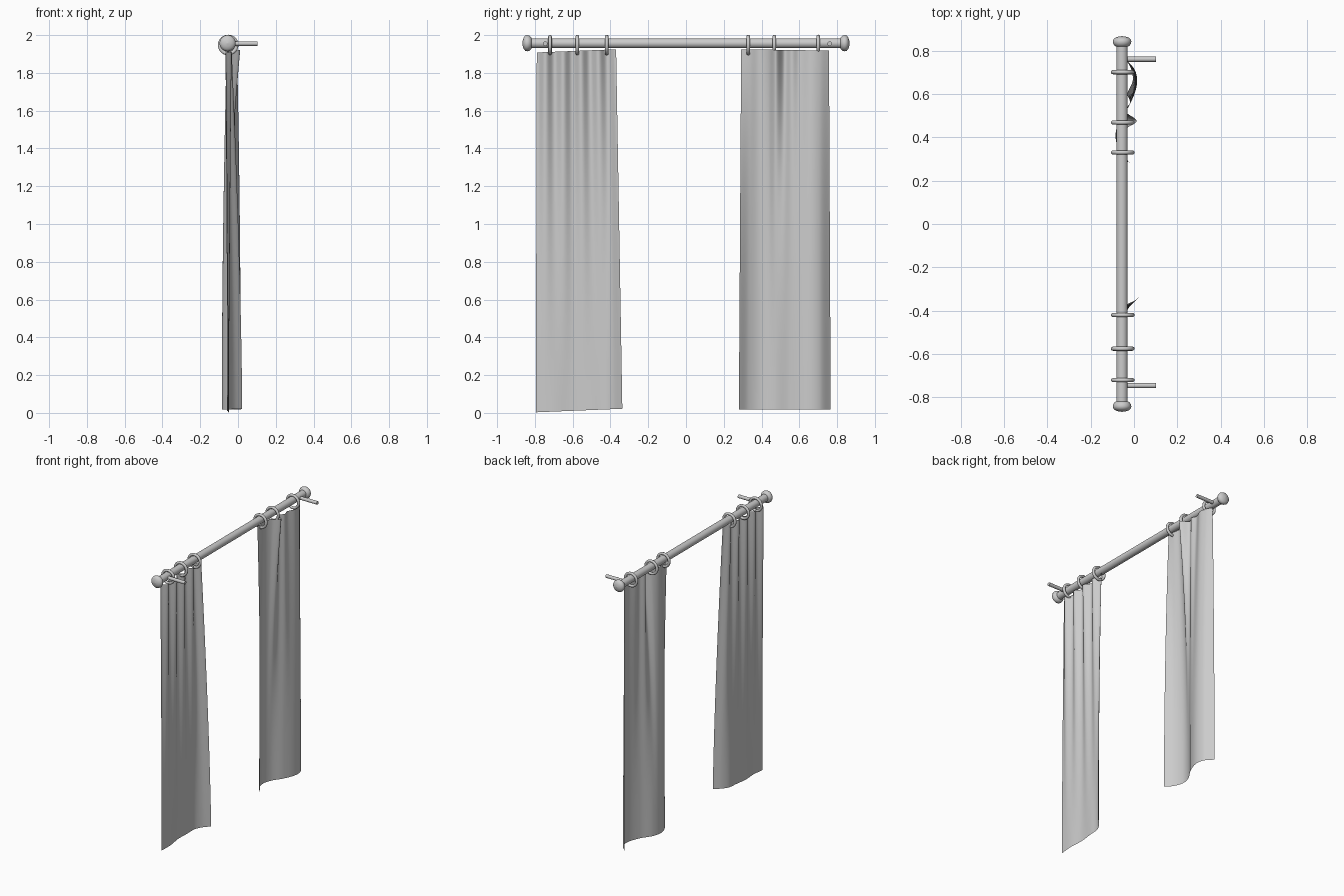
import bpy, math

if "Cube" in bpy.data.objects:
    bpy.data.objects.remove(bpy.data.objects["Cube"])

ROD_X, ROD_Z = -0.055, 1.957


def finish(obj, name, angle=40):
    obj.name = name
    bpy.ops.object.select_all(action='DESELECT')
    obj.select_set(True)
    bpy.context.view_layer.objects.active = obj
    bpy.ops.object.shade_smooth_by_angle(angle=math.radians(angle))
    return obj


def cylinder(name, radius, length, loc, rot):
    bpy.ops.mesh.primitive_cylinder_add(vertices=32, radius=radius, depth=length,
                                        location=loc, rotation=rot)
    return finish(bpy.context.object, name)


def mesh_object(name, verts, faces, angle=40):
    me = bpy.data.meshes.new(name)
    me.from_pydata(verts, [], faces)
    me.update()
    ob = bpy.data.objects.new(name, me)
    bpy.context.collection.objects.link(ob)
    return finish(ob, name, angle)


def spline(pts, y):
    """Smooth curve x(y) through the given (y, x) points."""
    y = min(max(y, pts[0][0]), pts[-1][0])

    def slope(i):
        a, b = pts[max(i - 1, 0)], pts[min(i + 1, len(pts) - 1)]
        return (b[1] - a[1]) / (b[0] - a[0])
    for i in range(len(pts) - 1):
        (y0, x0), (y1, x1) = pts[i], pts[i + 1]
        if y <= y1:
            h = y1 - y0
            s = (y - y0) / h
            return ((2*s**3 - 3*s**2 + 1) * x0 + (s**3 - 2*s**2 + s) * h * slope(i)
                    + (3*s**2 - 2*s**3) * x1 + (s**3 - s**2) * h * slope(i + 1))


def curtain(name, top, bottom, z_top, z_bottom, power, cols=96, rows=48):
    """Cloth sheet blending a gathered top outline into a looser hem outline."""
    verts, faces = [], []
    for r in range(rows + 1):
        t = r / rows
        w = t ** power
        for c in range(cols + 1):
            u = c / cols
            yt = top[0][0] + u * (top[-1][0] - top[0][0])
            yb = bottom[0][0] + u * (bottom[-1][0] - bottom[0][0])
            x = spline(top, yt) * w + spline(bottom, yb) * (1 - w)
            y = yt * t + yb * (1 - t)
            zt = z_top[0] + u * (z_top[1] - z_top[0])
            zb = z_bottom[0] + u * (z_bottom[1] - z_bottom[0])
            verts.append((x, y, zb + t * (zt - zb)))
    n = cols + 1
    for r in range(rows):
        for c in range(cols):
            a = r * n + c
            faces.append((a, a + 1, a + n + 1, a + n))
    return mesh_object(name, verts, faces, 80)


# Rod
cylinder("curtain_rod", 0.026, 1.67, (ROD_X, 0, ROD_Z), (math.pi / 2, 0, 0))

# Finials: lathed rounded knobs at both rod ends
profile = [(0.0, 0.818), (0.027, 0.818), (0.034, 0.822), (0.040, 0.830), (0.043, 0.841),
           (0.040, 0.851), (0.031, 0.859), (0.016, 0.864), (0.0, 0.866)]
SEG = 32
for side, label in ((-1, "left"), (1, "right")):
    verts = [(ROD_X + r * math.cos(2 * math.pi * k / SEG), side * y,
              ROD_Z + r * math.sin(2 * math.pi * k / SEG))
             for r, y in profile for k in range(SEG)]
    faces = []
    for i in range(len(profile) - 1):
        for k in range(SEG):
            a, b = i * SEG + k, i * SEG + (k + 1) % SEG
            f = (a, a + SEG, b + SEG, b)
            faces.append(f if side < 0 else f[::-1])
    mesh_object("finial_" + label, verts, faces)

# Wall brackets
for y, label in ((-0.745, "left"), (0.76, "right")):
    cylinder("bracket_" + label, 0.012, 0.15, (0.027, y, 1.955), (0, math.pi / 2, 0))

# Rings
for i, y in enumerate((-0.72, -0.575, -0.42, 0.33, 0.468, 0.70)):
    bpy.ops.mesh.primitive_torus_add(major_radius=0.045, minor_radius=0.0095,
                                     major_segments=40, minor_segments=12,
                                     location=(ROD_X + 0.003, y, 1.9475),
                                     rotation=(math.pi / 2, 0, 0))
    finish(bpy.context.object, "curtain_ring_%d" % (i + 1))

# Left curtain: regular fine pleats at the top, nearly flat hem with a flared inner edge
pleats = [(-0.79 + 0.42 * k / 36,
           -0.05 - 0.016 * math.cos(2 * math.pi * 4.5 * k / 36)) for k in range(37)]
curtain("left_curtain", pleats,
        [(-0.795, -0.052), (-0.70, -0.047), (-0.60, -0.057), (-0.50, -0.05),
         (-0.43, -0.046), (-0.38, -0.02), (-0.337, 0.022)],
        (1.908, 1.925), (0.003, 0.022), 1.5)

# Right curtain: one pinched fold at the top, wide wave at the hem
curtain("right_curtain",
        [(0.292, -0.05), (0.34, -0.052), (0.39, -0.06), (0.44, -0.035), (0.475, 0.012),
         (0.52, -0.04), (0.56, -0.018), (0.60, -0.03), (0.66, -0.006), (0.71, -0.012),
         (0.757, -0.035)],
        [(0.28, -0.02), (0.33, -0.062), (0.40, -0.085), (0.47, -0.07), (0.55, -0.02),
         (0.64, 0.013), (0.71, 0.004), (0.766, -0.045)],
        (1.925, 1.918), (0.018, 0.017), 2.2)
